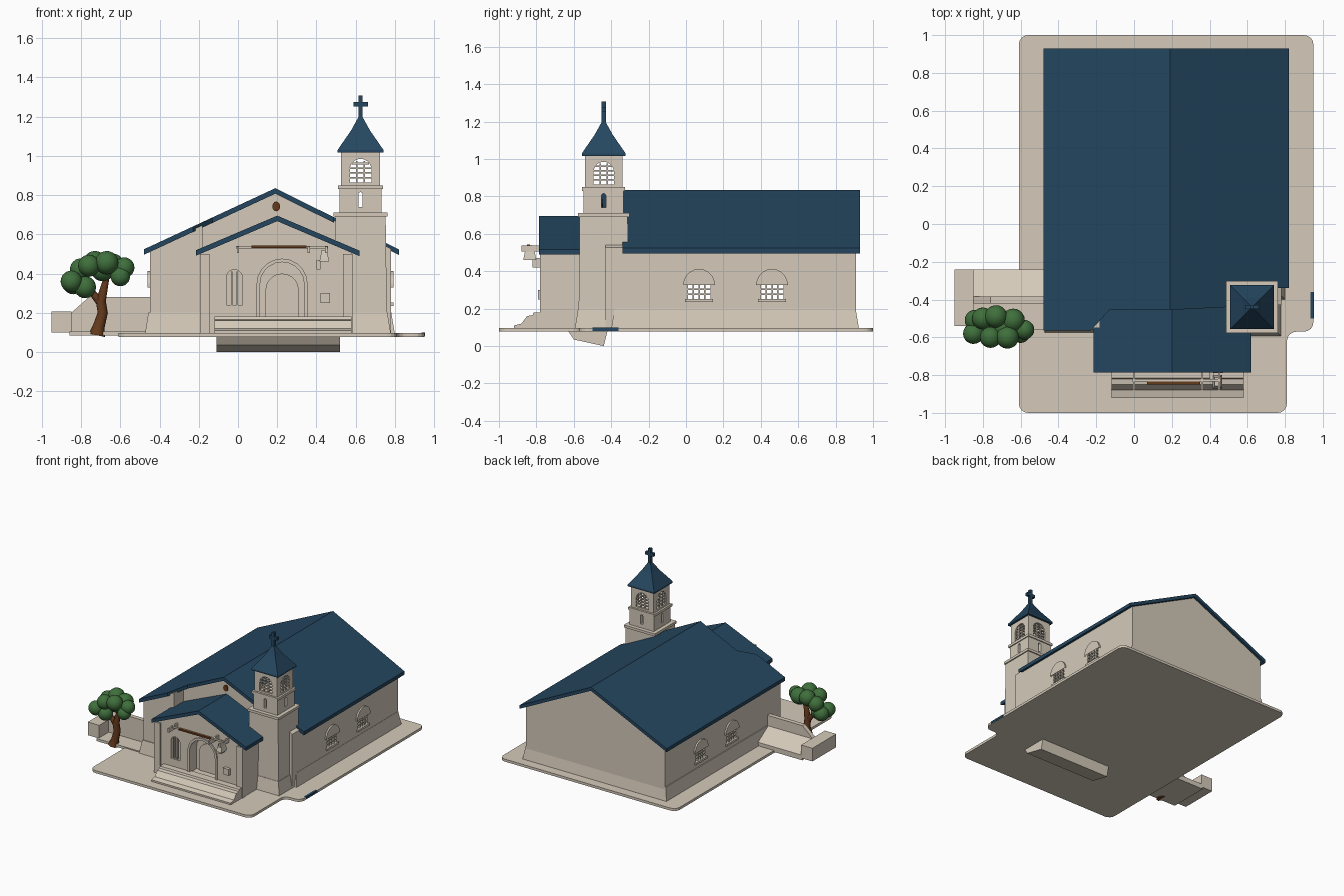
import bpy, bmesh, math
from mathutils import Vector

if "Cube" in bpy.data.objects:
    bpy.data.objects.remove(bpy.data.objects["Cube"])


def material(name, rgb):
    m = bpy.data.materials.new(name)
    m.use_nodes = True
    m.diffuse_color = (*rgb, 1)
    m.node_tree.nodes["Principled BSDF"].inputs["Base Color"].default_value = (*rgb, 1)
    return m


CREAM = material("cream plaster", (0.66, 0.59, 0.49))
BLUE = material("blue roof", (0.018, 0.062, 0.115))
GREEN = material("leaf green", (0.05, 0.16, 0.045))
BROWN = material("bark brown", (0.13, 0.042, 0.012))


def finish(name, bm, mat):
    bmesh.ops.recalc_face_normals(bm, faces=bm.faces)
    me = bpy.data.meshes.new(name)
    bm.to_mesh(me)
    bm.free()
    me.materials.append(mat)
    ob = bpy.data.objects.new(name, me)
    bpy.context.collection.objects.link(ob)
    return ob


def prism(name, axis, pts, a, b, mat=CREAM, round_corners=0):
    """Extrude a flat outline along one axis from a to b."""
    place = {"x": lambda p, t: (t, *p), "y": lambda p, t: (p[0], t, p[1]), "z": lambda p, t: (*p, t)}[axis]
    bm = bmesh.new()
    face = bm.faces.new([bm.verts.new(place(p, a)) for p in pts])
    ext = bmesh.ops.extrude_face_region(bm, geom=[face])["geom"]
    shift = Vector(place((0, 0), b - a))
    bmesh.ops.translate(bm, vec=shift, verts=[v for v in ext if isinstance(v, bmesh.types.BMVert)])
    if round_corners:
        sides = [e for e in bm.edges if abs((e.verts[0].co - e.verts[1].co).dot(shift)) > 1e-6]
        bmesh.ops.bevel(bm, geom=sides, offset=round_corners, segments=4, profile=0.5, affect="EDGES")
    return finish(name, bm, mat)


def box(name, x0, x1, y0, y1, z0, z1, mat=CREAM, inset=0):
    """Box whose top is pulled in by inset on every side."""
    bm = bmesh.new()
    bmesh.ops.create_cube(bm, size=1)
    for v in bm.verts:
        top = v.co.z > 0
        k = inset if top else 0
        v.co = (x1 - k if v.co.x > 0 else x0 + k, y1 - k if v.co.y > 0 else y0 + k, z1 if top else z0)
    return finish(name, bm, mat)


def arch(c, w, z0, z1, n=10):
    """Outline of a round-headed opening centred on c."""
    r = w / 2
    arc = [(c + r * math.cos(math.pi * i / n), z1 - r + r * math.sin(math.pi * i / n)) for i in range(n + 1)]
    return [(c + r, z0)] + arc + [(c - r, z0)]


def arch_band(c, w, z0, z1, t):
    return arch(c, w + 2 * t, z0, z1 + t) + arch(c, w, z0, z1)[::-1]


def cut(ob, cutter):
    cutter.hide_render = True
    mod = ob.modifiers.new("cut", "BOOLEAN")
    mod.operation, mod.solver, mod.object = "DIFFERENCE", "EXACT", cutter
    bpy.context.view_layer.objects.active = ob
    bpy.ops.object.modifier_apply(modifier="cut")
    bpy.data.objects.remove(cutter)


def lattice(name, axis, c, w, z0, z1, t0, t1, rows, cols):
    """Thin window bars across an opening."""
    h = 0.004
    for i in range(1, cols):
        u = c - w / 2 + w * i / cols
        prism(name + "_upright", axis, [(u - h, z0), (u + h, z0), (u + h, z1 - 0.01), (u - h, z1 - 0.01)], t0, t1)
    for i in range(1, rows):
        z = z0 + (z1 - z0) * i / rows
        u = w / 2 if i < rows - 1 else w * 0.4
        prism(name + "_crossbar", axis, [(c - u, z - h), (c + u, z - h), (c + u, z + h), (c - u, z + h)], t0, t1)


def roof(name, outline, height, t=0.028):
    """Sloping roof panel: plan outline lifted to the given height."""
    ob = prism(name, "z", outline, 0, t, BLUE)
    for v in ob.data.vertices:
        v.co.z += height(v.co.x) - t


def main_h(x):
    return 0.835 - (0.465 if x < 0.19 else 0.495) * abs(x - 0.19)


def porch_h(x):
    return 0.695 - 0.425 * abs(x - 0.2)


# Ground slab, sunken wedge and a small blue edge strip
prism("ground_slab", "z", [(-0.61, -1), (0.81, -1), (0.81, -0.57), (0.95, -0.57), (0.95, 1), (-0.61, 1)],
      0.077, 0.097, round_corners=0.05)
prism("sunken_wedge", "x", [(-0.63, 0.08), (-0.6, 0.035), (-0.44, 0), (-0.42, 0.08)], -0.11, 0.52)
box("blue_strip", 0.935, 0.953, -0.5, -0.36, 0.081, 0.099, BLUE)

# Main hall with hollow interior
T = 0.016
hall = prism("hall_walls", "y", [(-0.45, 0.09), (0.78, 0.09), (0.78, main_h(0.78) - T), (0.19, main_h(0.19) - T),
                                 (-0.45, main_h(-0.45) - T)], -0.43, 0.91)
cut(hall, box("hall_inside", -0.42, 0.75, -0.38, 0.88, 0.15, 0.5))
for wy in (0.07, 0.46):
    cut(hall, prism("window_cutter", "x", arch(wy, 0.12, 0.25, 0.385), -0.6, 0.9))
    for side, wall in ((-1, -0.45), (1, 0.78)):
        inner, outer = wall - side * 0.02, wall + side * 0.012
        lattice("hall_window", "x", wy, 0.12, 0.25, 0.385, inner, wall, 5, 4)
        prism("window_hood", "x", arch_band(wy, 0.125, 0.345, 0.39, 0.022), inner, outer)
        prism("window_sill", "x", [(wy - 0.075, 0.235), (wy + 0.075, 0.235), (wy + 0.075, 0.252),
                                   (wy - 0.075, 0.252)], inner, outer)
prism("left_wing", "y", [(-0.45, 0.09), (-0.18, 0.09), (-0.18, main_h(-0.18) - T), (-0.45, main_h(-0.45) - T)],
      -0.55, -0.41)
box("hall_plinth", -0.475, 0.8, -0.4, 0.925, 0.09, 0.2, inset=0.018)
box("wing_plinth", -0.475, -0.17, -0.575, -0.3, 0.09, 0.2, inset=0.018)
roof("hall_roof_right_half", [(0.19, 0.93), (0.19, -0.455), (0.49, -0.44), (0.49, -0.34), (0.82, -0.34),
                              (0.82, 0.93)], main_h)
roof("hall_roof_left_half", [(0.19, 0.93), (-0.48, 0.93), (-0.48, -0.565), (-0.23, -0.565), (-0.13, -0.455),
                             (0.19, -0.455)], main_h)
prism("gable_medallion", "y", [(0.195 + 0.02 * math.cos(i * math.pi / 6), 0.742 + 0.025 * math.sin(i * math.pi / 6))
                               for i in range(12)], -0.438, -0.42, BROWN)

# Entrance porch
porch = prism("porch_walls", "y", [(-0.19, 0.09), (0.58, 0.09), (0.58, porch_h(0.58) - T), (0.2, porch_h(0.2) - T),
                                   (-0.19, porch_h(-0.19) - T)], -0.765, -0.41)
cut(porch, prism("door_cutter", "y", arch(0.225, 0.23, 0.17, 0.46), -0.9, -0.68))
cut(porch, prism("niche_cutter", "y", arch(-0.018, 0.08, 0.24, 0.42), -0.9, -0.73))
prism("door", "y", arch(0.225, 0.17, 0.17, 0.4), -0.69, -0.675)
prism("door_surround", "y", arch_band(0.225, 0.225, 0.17, 0.458, 0.018), -0.775, -0.75)
lattice("niche", "y", -0.018, 0.08, 0.24, 0.42, -0.765, -0.75, 1, 3)
box("wall_shelf", 0.42, 0.47, -0.79, -0.76, 0.25, 0.3)
for x in (-0.19, 0.54):
    box("porch_pier", x - 0.005, x + 0.045, -0.78, -0.75, 0.09, 0.5)
roof("porch_roof_left_half", [(0.2, -0.785), (0.2, -0.4), (-0.215, -0.4), (-0.215, -0.785)], porch_h)
roof("porch_roof_right_half", [(0.2, -0.785), (0.62, -0.785), (0.62, -0.54), (0.5, -0.54), (0.5, -0.4),
                               (0.2, -0.4)], porch_h)
prism("entrance_steps", "x", [(-0.92, 0.09), (-0.92, 0.11), (-0.88, 0.12), (-0.85, 0.16), (-0.82, 0.165),
                              (-0.815, 0.18), (-0.75, 0.18), (-0.75, 0.09)], -0.12, 0.58)

# Canopy rails and lantern over the door
box("canopy_rail", -0.01, 0.46, -0.835, -0.82, 0.527, 0.54)
box("canopy_beam", 0.07, 0.35, -0.85, -0.833, 0.53, 0.543, BROWN)
for x in (0.0, 0.36, 0.45):
    box("canopy_bracket", x - 0.006, x + 0.006, -0.88, -0.75, 0.505, 0.538)
box("lantern", 0.415, 0.465, -0.87, -0.8, 0.46, 0.52, inset=0.012)
box("lantern_stem", 0.4, 0.42, -0.82, -0.76, 0.42, 0.47)

# Bell tower, stacked around its centre
CX, CY = 0.625, -0.44


def tier(name, r, z0, z1, mat=CREAM, inset=0):
    return box(name, CX - r, CX + r, CY - r, CY + r, z0, z1, mat, inset)


tier("tower_plinth", 0.155, 0.09, 0.2, inset=0.018)
tier("tower_base", 0.134, 0.19, 0.7, inset=0.006)
tier("tower_lower_ledge", 0.137, 0.69, 0.71)
middle = tier("tower_middle", 0.107, 0.71, 0.84)
cut(middle, prism("slit_cutter", "y", arch(CX, 0.022, 0.74, 0.815), -0.6, -0.3))
cut(middle, prism("slit_cutter", "x", arch(CY, 0.022, 0.74, 0.815), 0.4, 0.8))
tier("tower_upper_ledge", 0.115, 0.83, 0.85)
belfry = tier("belfry", 0.1, 0.85, 1.03)
cut(belfry, tier("belfry_inside", 0.085, 0.86, 1.01))
cut(belfry, prism("bell_cutter", "y", arch(CX, 0.11, 0.865, 0.985), -0.6, -0.3))
cut(belfry, prism("bell_cutter", "x", arch(CY, 0.11, 0.865, 0.985), 0.4, 0.8))
for s in (-1, 1):
    lattice("belfry_screen", "y", CX, 0.11, 0.865, 0.985, CY + s * 0.088, CY + s * 0.098, 5, 3)
    lattice("belfry_screen", "x", CY, 0.11, 0.865, 0.985, CX + s * 0.088, CX + s * 0.098, 5, 3)
tier("tower_eave", 0.117, 1.017, 1.03, BLUE)
tier("spire_lower", 0.117, 1.03, 1.13, BLUE, inset=0.069)
tier("spire_upper", 0.048, 1.13, 1.195, BLUE, inset=0.036)
tier("cross_upright", 0.011, 1.19, 1.308, BLUE)
box("cross_arm", CX - 0.037, CX + 0.037, CY - 0.011, CY + 0.011, 1.252, 1.276, BLUE)

# Garden walls beside the tree
prism("garden_wall", "y", [(-0.85, 0.1), (-0.44, 0.1), (-0.44, 0.28), (-0.76, 0.28), (-0.85, 0.2)], -0.42, -0.385)
prism("garden_bank", "x", [(-0.39, 0.1), (-0.24, 0.1), (-0.24, 0.125), (-0.39, 0.2)], -0.85, -0.45)
box("garden_end_wall", -0.95, -0.85, -0.54, -0.24, 0.1, 0.205)
box("garden_floor", -0.86, -0.45, -0.56, -0.24, 0.085, 0.105)


# Tree
def branch(name, pts):
    cu = bpy.data.curves.new(name, "CURVE")
    cu.dimensions, cu.bevel_depth, cu.bevel_resolution, cu.use_fill_caps = "3D", 1, 2, True
    sp = cu.splines.new("POLY")
    sp.points.add(len(pts) - 1)
    for p, (x, y, z, r) in zip(sp.points, pts):
        p.co, p.radius = (x, y, z, 1), r
    cu.materials.append(BROWN)
    bpy.context.collection.objects.link(bpy.data.objects.new(name, cu))


branch("trunk", [(-0.72, -0.54, 0.085, 0.042), (-0.71, -0.54, 0.13, 0.03), (-0.69, -0.54, 0.2, 0.026),
                 (-0.7, -0.54, 0.26, 0.026), (-0.67, -0.55, 0.38, 0.014)])
branch("left_branch", [(-0.7, -0.54, 0.25, 0.022), (-0.75, -0.54, 0.31, 0.016), (-0.78, -0.54, 0.36, 0.012)])
leaves = [(-0.84, -0.51, 0.35, 0.056), (-0.85, -0.58, 0.36, 0.055), (-0.78, -0.56, 0.33, 0.056),
          (-0.8, -0.5, 0.42, 0.058), (-0.76, -0.6, 0.44, 0.056), (-0.73, -0.49, 0.455, 0.06),
          (-0.67, -0.6, 0.455, 0.06), (-0.64, -0.51, 0.44, 0.062), (-0.58, -0.56, 0.43, 0.052),
          (-0.6, -0.58, 0.385, 0.05), (-0.69, -0.55, 0.42, 0.06)]
bm = bmesh.new()
for x, y, z, r in leaves:
    ball = bmesh.ops.create_icosphere(bm, subdivisions=3, radius=r)["verts"]
    bmesh.ops.translate(bm, vec=(x, y, z), verts=ball)
for f in bm.faces:
    f.smooth = True
finish("tree_canopy", bm, GREEN)
